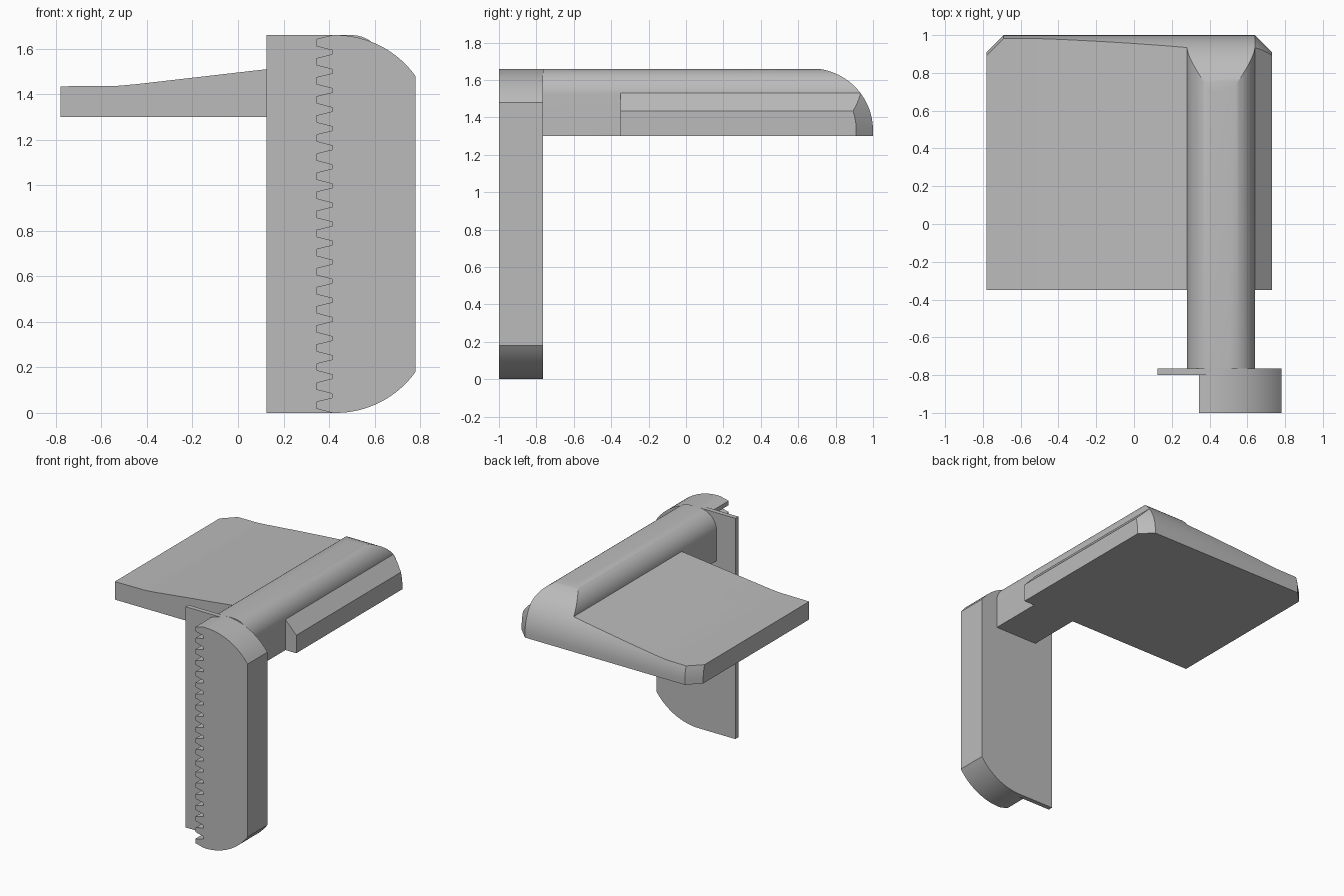
import bpy, bmesh
from math import sin, cos, pi, acos, radians

cube = bpy.data.objects.get("Cube")
if cube:
    bpy.data.objects.remove(cube, do_unlink=True)

GREY = (0.5, 0.5, 0.5, 1)
grey = bpy.data.materials.new("plain_grey")
grey.use_nodes = True
grey.diffuse_color = GREY
grey.node_tree.nodes["Principled BSDF"].inputs["Base Color"].default_value = GREY


def loft(name, sections):
    """Skin matching closed sections in order and cap both ends."""
    bm = bmesh.new()
    rings = [[bm.verts.new(p) for p in s] for s in sections]
    for a, b in zip(rings, rings[1:]):
        for i in range(len(a)):
            bm.faces.new((a[i - 1], a[i], b[i], b[i - 1]))
    bm.faces.new(rings[0])
    bm.faces.new(rings[-1])
    bmesh.ops.recalc_face_normals(bm, faces=bm.faces)
    mesh = bpy.data.meshes.new(name)
    bm.to_mesh(mesh)
    bm.free()
    mesh.materials.append(grey)
    obj = bpy.data.objects.new(name, mesh)
    bpy.context.collection.objects.link(obj)
    return obj


def extrude_y(name, outline, y0, y1):
    return loft(name, [[(x, y, z) for x, z in outline] for y in (y0, y1)])


def arc(cx, cz, r, a0, a1, n=16):
    return [(cx + r * cos(a0 + (a1 - a0) * i / n),
             cz + r * sin(a0 + (a1 - a0) * i / n)) for i in range(n + 1)]


def activate(obj):
    bpy.ops.object.select_all(action='DESELECT')
    obj.select_set(True)
    bpy.context.view_layer.objects.active = obj


# Upright rack: rounded outer corners, toothed inner edge
HEIGHT, R = 1.66, 0.43
sweep = acos((0.78 - 0.43) / R)
outer = (arc(0.43, R, R, -pi / 2, -sweep)
         + arc(0.43, HEIGHT - R, R, sweep, pi / 2))
teeth = []
pitch = (HEIGHT - 0.067) / 19
for k in range(20):
    for x, dz in ((0.415, 0), (0.345, 0.018), (0.345, 0.05), (0.415, 0.067)):
        teeth.append((x, k * pitch + dz))
rack = extrude_y("toothed_rack", outer + teeth[::-1], -1, -0.8)
back_plate = extrude_y("rack_back_plate",
                       outer + [(0.125, HEIGHT), (0.125, 0)], -0.8, -0.765)

# Long rail with rounded top edges
rail = extrude_y("rail", [(0.28, 1.3), (0.64, 1.3)]
                 + arc(0.5, 1.52, 0.14, 0, pi / 2)
                 + arc(0.42, 1.52, 0.14, pi / 2, pi), -0.765, 1.1)

# Wide shelf on one side, narrow bevelled strip on the other
shelf = extrude_y("shelf", [(-0.78, 1.3), (0.28, 1.3), (0.28, 1.528),
                            (-0.45, 1.444), (-0.53, 1.437), (-0.78, 1.435)], -0.35, 1.1)
strip = extrude_y("side_strip", [(0.64, 1.3), (0.73, 1.3),
                                 (0.73, 1.435), (0.64, 1.53)], -0.35, 1.1)

# Envelope that rounds the back end and chamfers its outer corners
profile = [(-1.2, 1.2), (1, 1.2)] + arc(0.668, 1.33, 0.332, 0, pi / 2, 24) + [(-1.2, 1.662)]
cutter = loft("back_end_cutter",
              [[(x, y - shift, z) for y, z in profile]
               for x, shift in ((-0.8, 0.11), (-0.69, 0), (0.64, 0), (0.75, 0.11))])
cutter.hide_render = True
for part in (rail, shelf, strip):
    mod = part.modifiers.new("round_back", 'BOOLEAN')
    mod.operation, mod.object, mod.solver = 'INTERSECT', cutter, 'EXACT'
    activate(part)
    bpy.ops.object.modifier_apply(modifier=mod.name)
bpy.data.objects.remove(cutter, do_unlink=True)

for part in (rack, back_plate, rail, shelf, strip):
    activate(part)
    bpy.ops.object.shade_smooth_by_angle(angle=radians(25))
